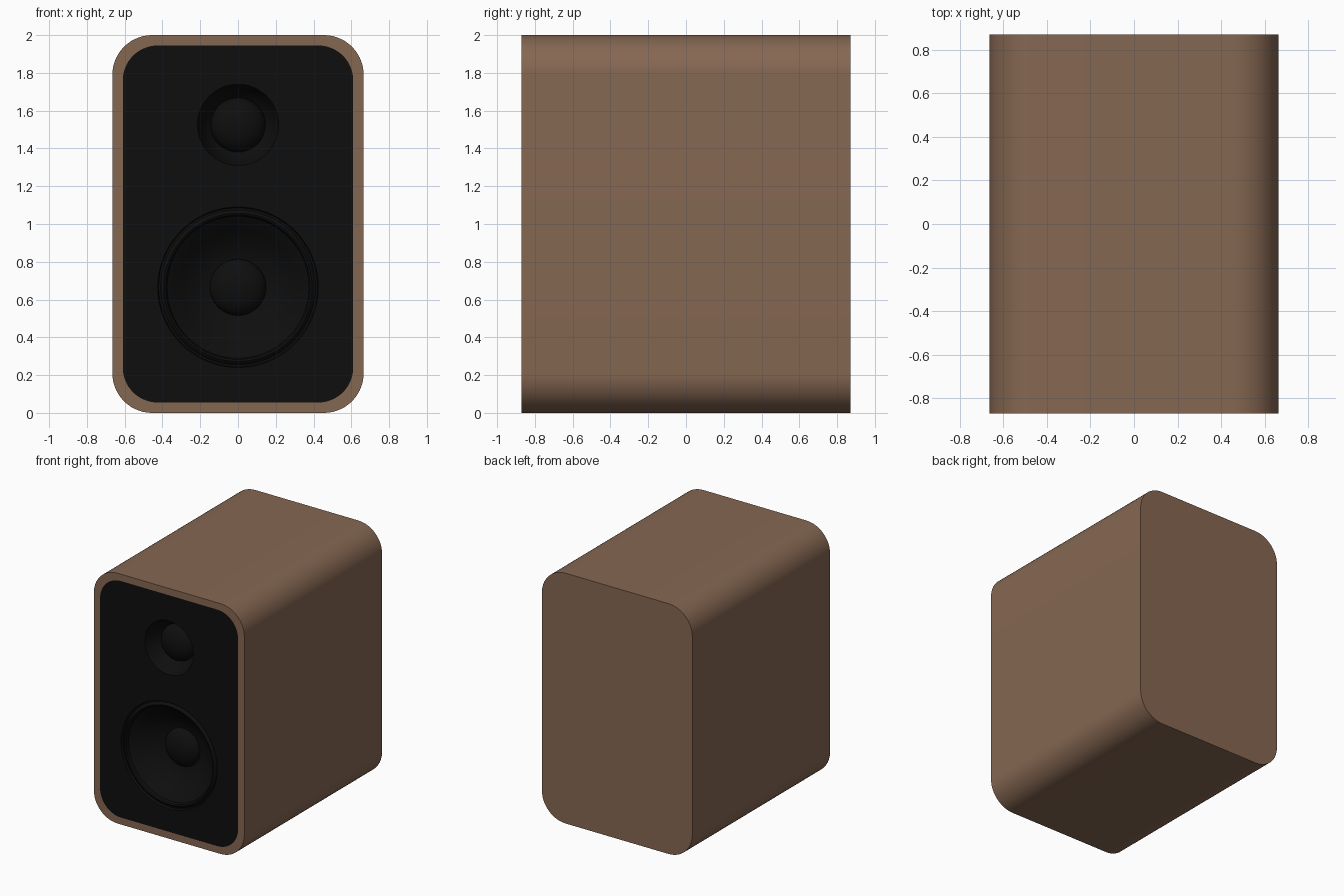
import bpy, bmesh, math

if "Cube" in bpy.data.objects:
    bpy.data.objects.remove(bpy.data.objects["Cube"])

FRONT, BACK = -0.87, 0.87


def material(name, rgb):
    m = bpy.data.materials.new(name)
    m.diffuse_color = (*rgb, 1)
    m.use_nodes = True
    m.node_tree.nodes["Principled BSDF"].inputs["Base Color"].default_value = m.diffuse_color
    return m


brown = material("walnut brown", (0.235, 0.136, 0.084))
black = material("matte black", (0.0045, 0.0045, 0.0045))


def rounded_rect(hw, z0, z1, r, seg=14):
    """Outline points (x, z), counter-clockwise."""
    pts = []
    corners = [(hw - r, z1 - r), (-hw + r, z1 - r), (-hw + r, z0 + r), (hw - r, z0 + r)]
    for k, (cx, cz) in enumerate(corners):
        for i in range(seg + 1):
            a = math.pi / 2 * (k + i / seg)
            pts.append((cx + r * math.cos(a), cz + r * math.sin(a)))
    return pts


def circle(cz, r, n=96):
    return [(r * math.cos(2 * math.pi * i / n), cz + r * math.sin(2 * math.pi * i / n))
            for i in range(n)]


def finish(bm, name, mat, angle=35):
    me = bpy.data.meshes.new(name)
    bm.to_mesh(me)
    bm.free()
    ob = bpy.data.objects.new(name, me)
    bpy.context.collection.objects.link(ob)
    me.materials.append(mat)
    bpy.ops.object.select_all(action='DESELECT')
    ob.select_set(True)
    bpy.context.view_layer.objects.active = ob
    bpy.ops.object.shade_smooth_by_angle(angle=math.radians(angle))
    return ob


def add_loop(bm, pts, y):
    return [bm.verts.new((x, y, z)) for x, z in pts]


def bridge(bm, a, b):
    n = len(a)
    for i in range(n):
        j = (i + 1) % n
        bm.faces.new((a[i], a[j], b[j], b[i]))


outer = rounded_rect(0.665, 0, 2, 0.21)
inner = rounded_rect(0.61, 0.055, 1.945, 0.185)

# cabinet: rounded box with a front rim around the baffle opening
bm = bmesh.new()
opening = add_loop(bm, inner, FRONT)
front = add_loop(bm, outer, FRONT)
back = add_loop(bm, outer, BACK)
bridge(bm, opening, front)
bridge(bm, front, back)
bm.faces.new(back)
bmesh.ops.recalc_face_normals(bm, faces=bm.faces)
finish(bm, "cabinet", brown)

# baffle: black front panel with two round driver openings
TWEETER_Z, TWEETER_R = 1.525, 0.215
WOOFER_Z, WOOFER_R = 0.665, 0.425
bm = bmesh.new()
edges = []
for pts in (inner, circle(TWEETER_Z, TWEETER_R), circle(WOOFER_Z, WOOFER_R)):
    vs = add_loop(bm, pts, FRONT)
    edges += [bm.edges.new((vs[i - 1], vs[i])) for i in range(len(vs))]
bmesh.ops.triangle_fill(bm, edges=edges, use_beauty=True, normal=(0, -1, 0))
for f in bm.faces:
    f.normal_update()
    if f.normal.y > 0:
        f.normal_flip()
finish(bm, "baffle", black)


def dome(r, base, height, n=10):
    """Profile of a dust cap, from its edge towards the middle."""
    return [(r * math.cos(math.pi / 2 * i / n), base - height * math.sin(math.pi / 2 * i / n))
            for i in range(n)]


def driver(name, cz, profile, tip):
    """Lathe (radius, depth) points around the driver's axis."""
    bm = bmesh.new()
    loops = [add_loop(bm, circle(cz, r), FRONT + d) for r, d in profile]
    for a, b in zip(loops, loops[1:]):
        bridge(bm, a, b)
    centre = bm.verts.new((0, FRONT + tip, cz))
    last = loops[-1]
    for i in range(len(last)):
        bm.faces.new((last[i - 1], last[i], centre))
    bmesh.ops.recalc_face_normals(bm, faces=bm.faces)
    centre.normal_update()
    if centre.normal.y > 0:
        bmesh.ops.reverse_faces(bm, faces=bm.faces)
    finish(bm, name, black)


# tweeter: curved horn and dome
horn = [(0.215, 0), (0.205, 0.025), (0.19, 0.06), (0.17, 0.095), (0.145, 0.12)]
driver("tweeter", TWEETER_Z, horn + dome(0.144, 0.12, 0.085), 0.035)

# woofer: groove, rubber surround, cone and dust cap
cone = [(0.425, 0), (0.42, 0.02), (0.41, 0.02), (0.402, 0.006), (0.392, 0.0),
        (0.382, 0.006), (0.375, 0.025), (0.365, 0.03), (0.31, 0.085),
        (0.24, 0.135), (0.15, 0.18)]
driver("woofer", WOOFER_Z, cone + dome(0.149, 0.18, 0.08), 0.10)
